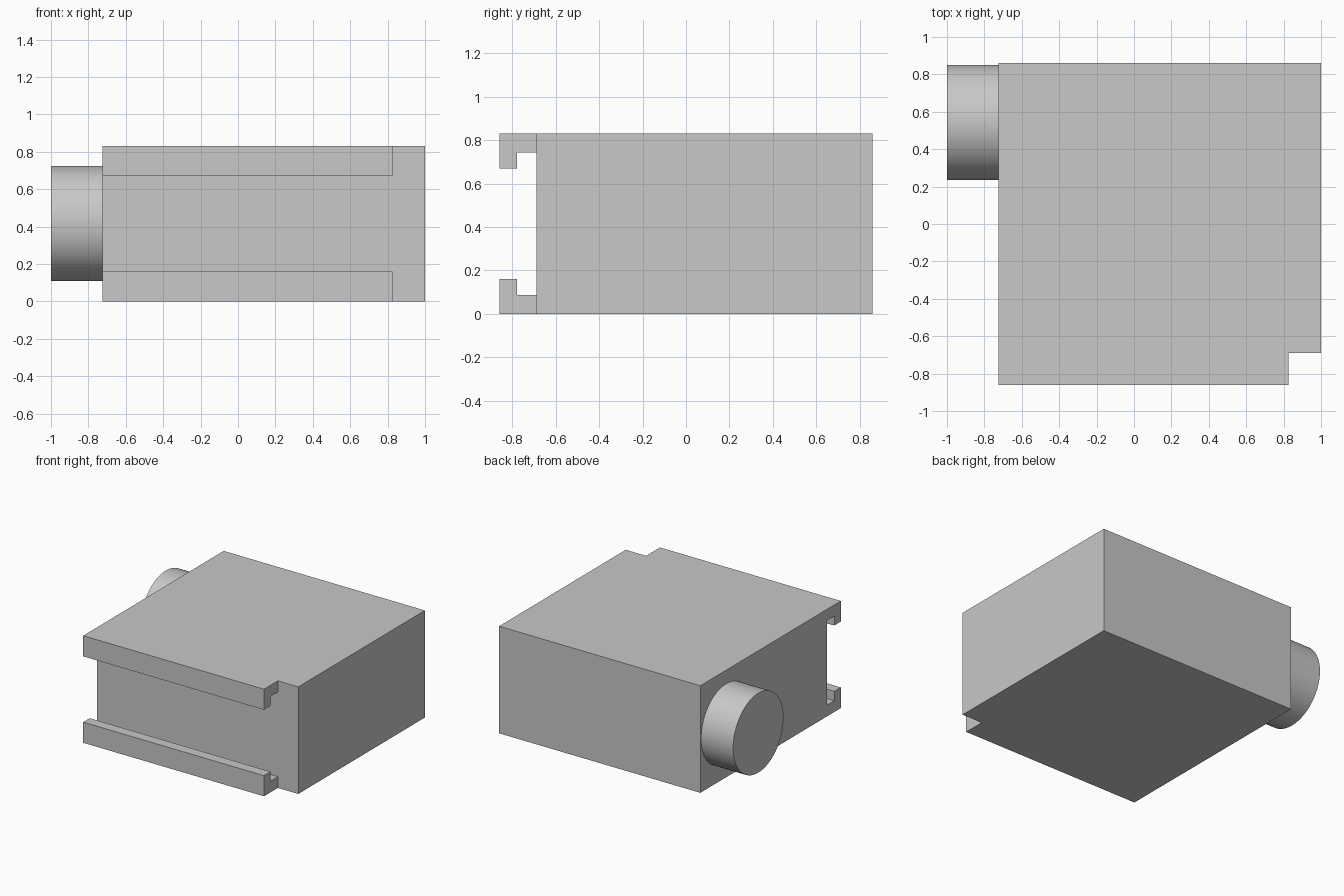
import bpy
import bmesh
import math
from mathutils import Matrix

default = bpy.data.objects.get("Cube")
if default:
    bpy.data.objects.remove(default, do_unlink=True)

# Main dimensions
LEFT, RIGHT, RAIL_END = -0.725, 1.0, 0.825
FRONT, FACE, BACK = -0.86, -0.69, 0.86
HEIGHT = 0.83

# Single grey material
GREY = (0.58, 0.58, 0.58, 1)
grey = bpy.data.materials.new("plain_grey")
grey.use_nodes = True
grey.diffuse_color = GREY
grey.node_tree.nodes["Principled BSDF"].inputs["Base Color"].default_value = GREY


def add_object(name, bm):
    bmesh.ops.recalc_face_normals(bm, faces=bm.faces)
    mesh = bpy.data.meshes.new(name)
    bm.to_mesh(mesh)
    bm.free()
    mesh.materials.append(grey)
    obj = bpy.data.objects.new(name, mesh)
    bpy.context.collection.objects.link(obj)
    return obj


def extrude_along_x(name, profile, x0, x1):
    """Sweep a closed (y, z) profile from x0 to x1."""
    bm = bmesh.new()
    face = bm.faces.new([bm.verts.new((x0, y, z)) for y, z in profile])
    swept = bmesh.ops.extrude_face_region(bm, geom=[face])["geom"]
    verts = [v for v in swept if isinstance(v, bmesh.types.BMVert)]
    bmesh.ops.translate(bm, verts=verts, vec=(x1 - x0, 0, 0))
    return add_object(name, bm)


# Housing block
extrude_along_x("housing", [(FACE, 0), (BACK, 0), (BACK, HEIGHT), (FACE, HEIGHT)],
                LEFT, RIGHT)

# Hooked slide rails, lower and mirrored upper
hook = [(FACE, 0), (FRONT, 0), (FRONT, 0.16), (-0.78, 0.16), (-0.78, 0.087), (FACE, 0.087)]
extrude_along_x("lower_rail", hook, LEFT, RAIL_END)
extrude_along_x("upper_rail", [(y, HEIGHT - z) for y, z in hook], LEFT, RAIL_END)

# Round knob on the side
bm = bmesh.new()
length = LEFT + 1
bmesh.ops.create_cone(bm, cap_ends=True, segments=64, radius1=0.308, radius2=0.308,
                      depth=length,
                      matrix=Matrix.Translation((-1 + length / 2, 0.543, 0.417))
                      @ Matrix.Rotation(math.pi / 2, 4, "Y"))
knob = add_object("side_knob", bm)
bpy.ops.object.select_all(action="DESELECT")
knob.select_set(True)
bpy.context.view_layer.objects.active = knob
bpy.ops.object.shade_smooth_by_angle(angle=math.radians(30))
